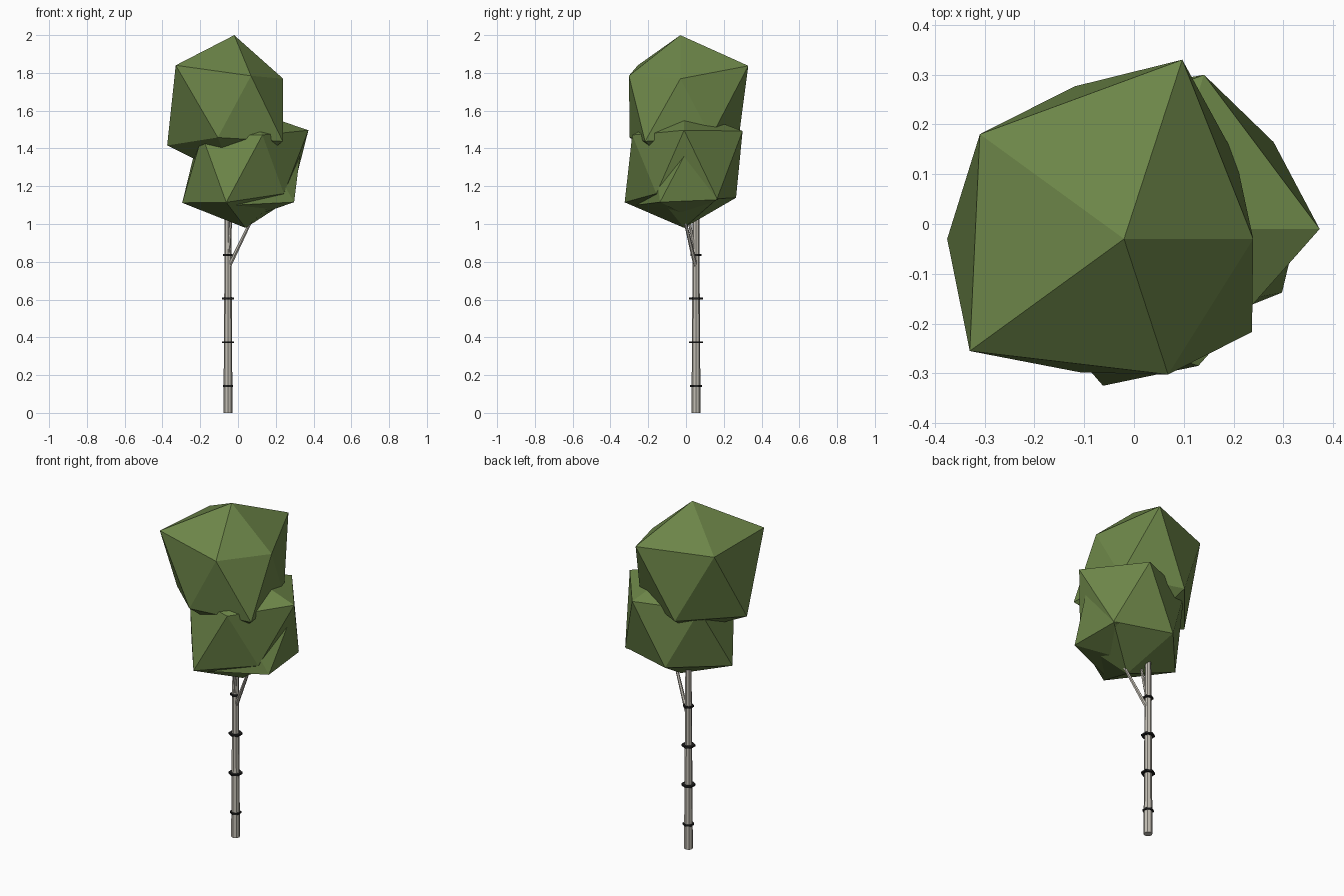
import bpy
from math import cos, sin, radians
from mathutils import Vector

if "Cube" in bpy.data.objects:
    bpy.data.objects.remove(bpy.data.objects["Cube"])


def material(name, color):
    m = bpy.data.materials.new(name)
    m.diffuse_color = (*color, 1)
    m.use_nodes = True
    m.node_tree.nodes["Principled BSDF"].inputs["Base Color"].default_value = m.diffuse_color
    return m


LEAF = material("leaf_green", (0.15, 0.235, 0.065))
BARK = material("pale_bark", (0.55, 0.52, 0.46))
DARK = material("dark_bark", (0.015, 0.015, 0.015))


def foliage(name, center, bottom, lower, upper, top, stretch=1.15):
    """Icosahedron whose twelve corners each have their own radius."""
    h, w = 0.4472, 0.8944
    dirs = [(0, 0, -1, bottom)]
    for ring, z, start in ((lower, -h, 36), (upper, h, 0)):
        for k, r in enumerate(ring):
            a = radians(start + 72 * k)
            dirs.append((w * cos(a), w * sin(a), z, r))
    dirs.append((0, 0, 1, top))
    cx, cy, cz = center
    verts = [(cx + x * r, cy + y * r, cz + z * r * stretch) for x, y, z, r in dirs]
    faces = []
    for k in range(5):
        n = (k + 1) % 5
        faces += [(0, 1 + n, 1 + k), (1 + k, 1 + n, 6 + n),
                  (6 + k, 1 + k, 6 + n), (6 + k, 6 + n, 11)]
    mesh = bpy.data.meshes.new(name)
    mesh.from_pydata(verts, [], faces)
    mesh.materials.append(LEAF)
    ob = bpy.data.objects.new(name, mesh)
    bpy.context.collection.objects.link(ob)


def limb(name, p, q, r1, r2, sides, mat):
    """Tapered cylinder between two points."""
    p, q = Vector(p), Vector(q)
    d = q - p
    bpy.ops.mesh.primitive_cone_add(vertices=sides, radius1=r1, radius2=r2,
                                    depth=d.length, location=(p + q) / 2,
                                    rotation=d.to_track_quat('Z', 'Y').to_euler())
    ob = bpy.context.object
    ob.name = name
    ob.data.materials.append(mat)


# Trunk and branches
TX, TY = -0.053, 0.053
limb("trunk", (TX, TY, 0), (TX, TY, 1.35), 0.024, 0.015, 8, BARK)
limb("branch_right", (-0.045, 0.05, 0.78), (0.10, -0.02, 1.08), 0.011, 0.007, 6, BARK)
limb("branch_front", (-0.05, 0.05, 0.83), (-0.035, 0.005, 1.08), 0.010, 0.007, 6, BARK)

# Dark bark bands
for i, (z, r) in enumerate(((0.143, 0.031), (0.374, 0.038), (0.605, 0.037), (0.836, 0.029))):
    limb(f"bark_band_{i + 1}", (TX, TY, z - 0.005), (TX, TY, z + 0.005), r, r, 6, DARK)

# Foliage clumps
foliage("foliage_top", (-0.02, -0.03, 1.62), 0.33,
        (0.31, 0.36, 0.397, 0.315, 0.355), (0.29, 0.423, 0.40, 0.428, 0.32), 0.33)
foliage("foliage_lower", (0.04, -0.01, 1.305), 0.283,
        (0.332, 0.323, 0.375, 0.37, 0.28), (0.372, 0.364, 0.34, 0.318, 0.323), 0.265)
foliage("foliage_side", (0.08, 0.02, 1.27), 0.20,
        (0.275, 0.22, 0.20, 0.33, 0.30), (0.285, 0.22, 0.20, 0.20, 0.22), 0.20)
